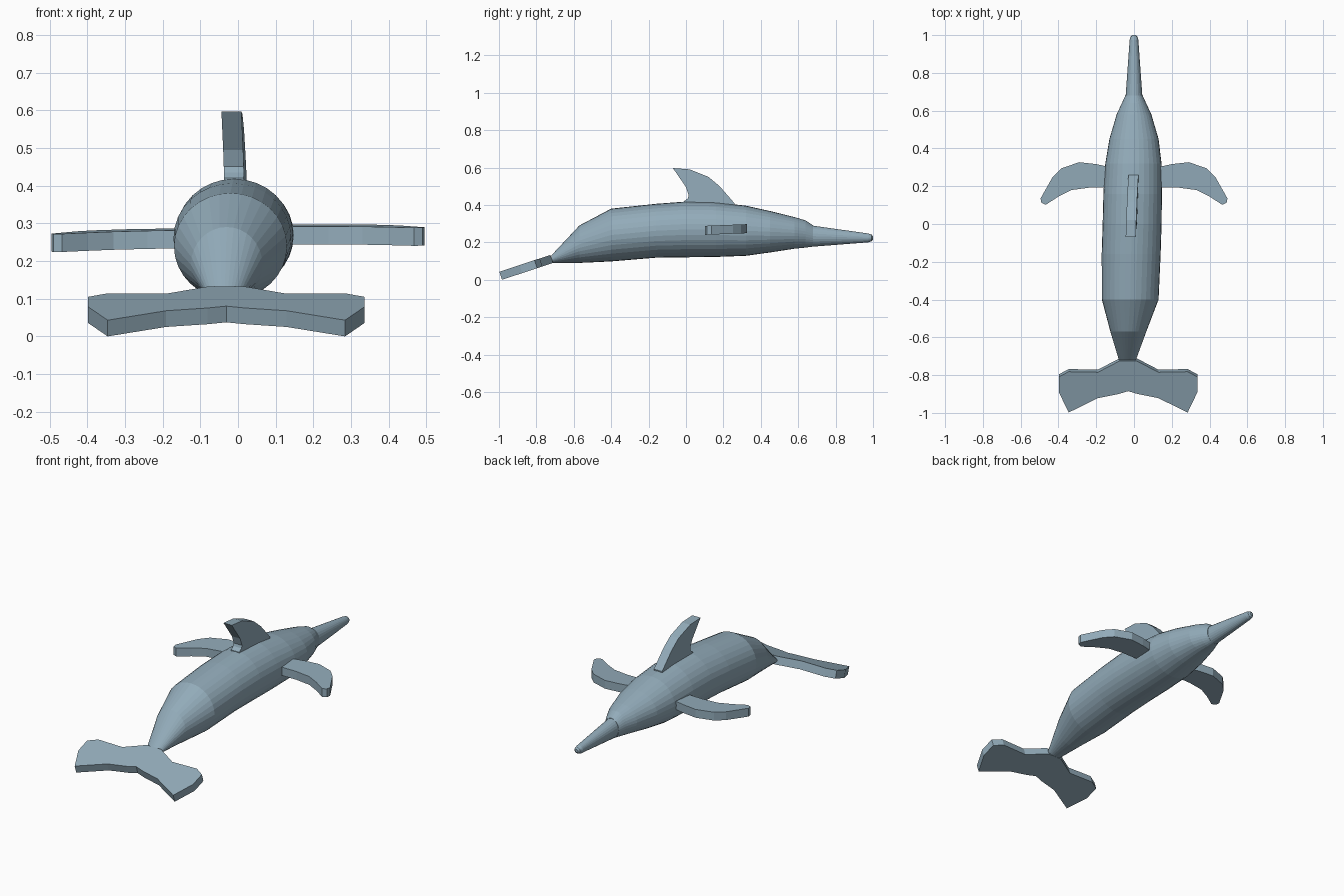
import bpy, bmesh, math
from mathutils import Vector

if "Cube" in bpy.data.objects:
    bpy.data.objects.remove(bpy.data.objects["Cube"])

# Blue-grey skin
skin = bpy.data.materials.new("blue_grey_skin")
skin.diffuse_color = (0.29, 0.41, 0.49, 1)
skin.use_nodes = True
skin.node_tree.nodes["Principled BSDF"].inputs["Base Color"].default_value = skin.diffuse_color


def finish(name, bm):
    bmesh.ops.recalc_face_normals(bm, faces=bm.faces)
    mesh = bpy.data.meshes.new(name)
    bm.to_mesh(mesh)
    bm.free()
    mesh.materials.append(skin)
    ob = bpy.data.objects.new(name, mesh)
    bpy.context.collection.objects.link(ob)
    return ob


def loft(name, rings, sides=32):
    """Skin elliptical rings given as (y, x centre, x radius, z top, z bottom)."""
    bm = bmesh.new()
    loops = []
    for y, xc, rx, top, bot in rings:
        zc, rz = (top + bot) / 2, (top - bot) / 2
        loops.append([bm.verts.new((xc + rx * math.cos(a), y, zc + rz * math.sin(a)))
                      for a in (2 * math.pi * i / sides for i in range(sides))])
    for a, b in zip(loops, loops[1:]):
        for i in range(sides):
            j = (i + 1) % sides
            bm.faces.new((a[i], a[j], b[j], b[i]))
    bm.faces.new(loops[0])
    bm.faces.new(loops[-1])
    return finish(name, bm)


def slab(name, outline, depth):
    """Extrude a flat outline of 3D points along the depth vector."""
    bm = bmesh.new()
    face = bm.faces.new([bm.verts.new(p) for p in outline])
    ext = bmesh.ops.extrude_face_region(bm, geom=[face], use_keep_orig=True)
    verts = [g for g in ext["geom"] if isinstance(g, bmesh.types.BMVert)]
    bmesh.ops.translate(bm, verts=verts, vec=Vector(depth))
    bmesh.ops.triangulate(bm, faces=[f for f in bm.faces if len(f.verts) > 4])
    return finish(name, bm)


# Body, from the tail stem to the forehead
loft("body", [
    (-0.72, -0.035, 0.045, 0.13, 0.09),
    (-0.57, -0.03, 0.095, 0.29, 0.09),
    (-0.40, -0.02, 0.15, 0.38, 0.098),
    (-0.16, -0.015, 0.156, 0.406, 0.118),
    (0.00, -0.01, 0.156, 0.418, 0.12),
    (0.16, -0.007, 0.155, 0.414, 0.122),
    (0.32, -0.003, 0.149, 0.396, 0.128),
    (0.45, 0.0, 0.13, 0.367, 0.146),
    (0.58, 0.0, 0.092, 0.335, 0.166),
    (0.64, 0.0, 0.064, 0.317, 0.172),
    (0.68, 0.0, 0.046, 0.29, 0.177),
])

# Beak with a rounded tip
loft("beak", [
    (0.60, 0.0, 0.047, 0.30, 0.17),
    (0.68, 0.0, 0.044, 0.289, 0.177),
    (0.975, 0.0, 0.023, 0.247, 0.20),
    (0.993, 0.0, 0.018, 0.241, 0.206),
    (1.0, 0.0, 0.009, 0.232, 0.215),
], 24)

# Flippers, slightly tilted, one per side
flipper = [(0.08, 0.29), (0.145, 0.305), (0.20, 0.317), (0.29, 0.327), (0.385, 0.295),
           (0.43, 0.25), (0.495, 0.135), (0.49, 0.112), (0.467, 0.102),
           (0.40, 0.145), (0.33, 0.18), (0.24, 0.192), (0.14, 0.192), (0.08, 0.19)]
for side, name, base, roll in ((1, "flipper_right", 0.244, 0.0), (-1, "flipper_left", 0.234, 0.02)):
    slab(name, [(side * x, y, base + 0.04 * (y - 0.2) - roll * (x - 0.15))
                for x, y in flipper], (0, 0, 0.048))

# Dorsal fin, swept back and leaning a little
fin = [(-0.07, 0.597), (0.02, 0.59), (0.12, 0.55), (0.18, 0.50), (0.26, 0.408),
       (0.26, 0.37), (-0.01, 0.37), (-0.01, 0.42), (0.01, 0.435), (0.015, 0.45), (0.0, 0.495)]
slab("dorsal_fin", [(-0.034 + 0.03 * (y - 0.1) - 0.025 * (z - 0.4), y, z) for y, z in fin],
     (0.053, 0, 0))

# Tail fluke, a mirrored outline sloping down to the back
half = [(0.045, -0.725), (0.16, -0.785), (0.315, -0.782), (0.367, -0.81),
        (0.367, -0.89), (0.315, -0.998), (0.16, -0.922), (0.05, -0.90)]
outline = half + [(0, -0.885)] + [(-x, y) for x, y in reversed(half)]
slab("tail_fluke", [(x - 0.031, y, 0.042 + 0.33 * (y + 1)) for x, y in outline],
     (0, 0.014, -0.043))
